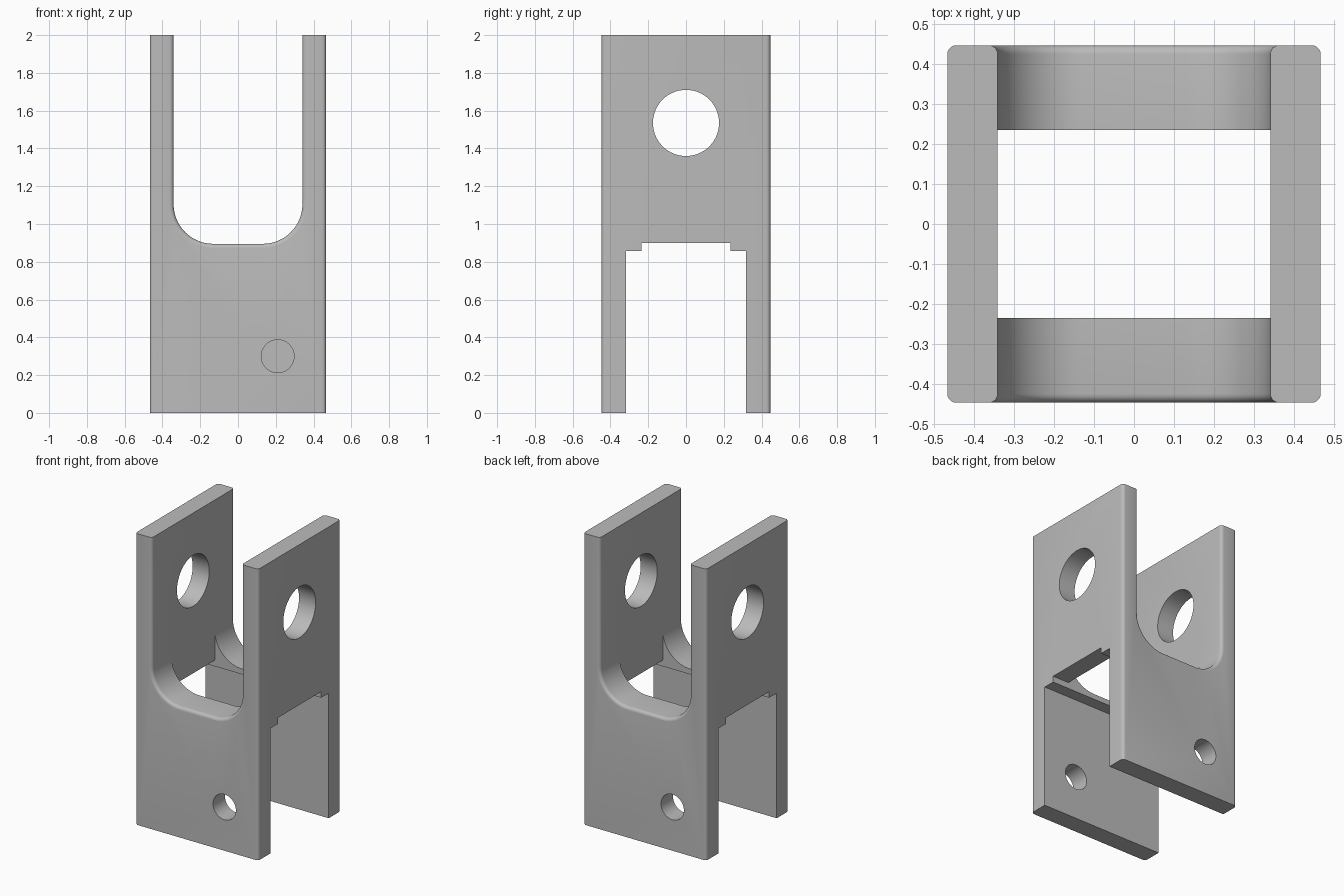
import bpy, bmesh, math
from mathutils import Matrix

if "Cube" in bpy.data.objects:
    bpy.data.objects.remove(bpy.data.objects["Cube"], do_unlink=True)

HX, HY, H = 0.467, 0.447, 2.0          # half width, half depth, height
SLOT, FLOOR, R = 0.341, 0.895, 0.21    # upper slot half width, floor, corner radius
EDGE = 0.022                           # rounding of the vertical and slot edges

steel = bpy.data.materials.new("plain grey")
steel.use_nodes = True
grey = (0.5, 0.5, 0.5, 1)
steel.diffuse_color = grey
steel.node_tree.nodes["Principled BSDF"].inputs["Base Color"].default_value = grey


def make_object(name, bm):
    bmesh.ops.recalc_face_normals(bm, faces=bm.faces[:])
    mesh = bpy.data.meshes.new(name)
    bm.to_mesh(mesh)
    bm.free()
    mesh.materials.append(steel)
    obj = bpy.data.objects.new(name, mesh)
    bpy.context.collection.objects.link(obj)
    return obj


def box_cutter(name, hx, hy, z0, z1):
    bm = bmesh.new()
    bmesh.ops.create_cube(bm, size=2, matrix=Matrix.Translation((0, 0, (z0 + z1) / 2))
                          @ Matrix.Diagonal((hx, hy, (z1 - z0) / 2, 1)))
    return make_object(name, bm)


def round_cutter(name, radius, depth, axis, place):
    bm = bmesh.new()
    bmesh.ops.create_cone(bm, cap_ends=True, segments=64, radius1=radius, radius2=radius,
                          depth=depth, matrix=Matrix.Translation(place)
                          @ Matrix.Rotation(math.pi / 2, 4, axis))
    return make_object(name, bm)


# Fork body: U profile with rounded slot corners, extruded front to back
half = [(SLOT - R + R * math.cos(a), FLOOR + R + R * math.sin(a))
        for a in (-math.pi / 2 * i / 16 for i in range(17))]
half = [(HX, 0), (HX, H), (SLOT, H)] + half
profile = half + [(-x, z) for x, z in reversed(half)]
bm = bmesh.new()
face = bm.faces.new([bm.verts.new((x, -HY, z)) for x, z in profile])
out = bmesh.ops.extrude_face_region(bm, geom=[face], use_keep_orig=True)
bmesh.ops.translate(bm, vec=(0, 2 * HY, 0),
                    verts=[v for v in out["geom"] if isinstance(v, bmesh.types.BMVert)])
bmesh.ops.recalc_face_normals(bm, faces=bm.faces[:])


# Round the upright and slot edges, leaving the top and bottom ends sharp
def is_rounded(edge):
    a, b = (v.co for v in edge.verts)
    at_end = abs(a.z - b.z) < 1e-5 and (a.z < 0.01 or a.z > H - 0.01)
    return abs(a.y - b.y) < 1e-5 and not at_end


bmesh.ops.bevel(bm, geom=[e for e in bm.edges if is_rounded(e)], offset=EDGE,
                offset_type='OFFSET', segments=5, profile=0.5, affect='EDGES')
body = make_object("fork_bracket", bm)

# Lower slot, its stepped window, the two pin holes and the two bolt holes
cutters = [
    box_cutter("lower_slot_cutter", 0.6, 0.317, -0.1, 0.858),
    box_cutter("step_cutter", 0.6, 0.235, 0.8, 0.9),
    box_cutter("window_cutter", SLOT, 0.235, 0.85, 1.3),
    round_cutter("pin_hole_cutter", 0.175, 1.2, 'Y', (0, 0, 1.535)),
    round_cutter("front_bolt_cutter", 0.087, 0.4, 'X', (0.21, -0.45, 0.3)),
    round_cutter("back_bolt_cutter", 0.087, 0.4, 'X', (-0.21, 0.45, 0.3)),
]
for cutter in cutters:
    mod = body.modifiers.new(cutter.name, 'BOOLEAN')
    mod.operation, mod.solver, mod.object = 'DIFFERENCE', 'EXACT', cutter
    cutter.hide_render = True

# Bake the cuts and drop the cutters
graph = bpy.context.evaluated_depsgraph_get()
body.data = bpy.data.meshes.new_from_object(body.evaluated_get(graph))
body.modifiers.clear()
for cutter in cutters:
    bpy.data.objects.remove(cutter, do_unlink=True)
body.data.materials.clear()
body.data.materials.append(steel)
for poly in body.data.polygons:
    poly.material_index = 0

bpy.ops.object.select_all(action='DESELECT')
body.select_set(True)
bpy.context.view_layer.objects.active = body
bpy.ops.object.shade_smooth_by_angle(angle=math.radians(30))
